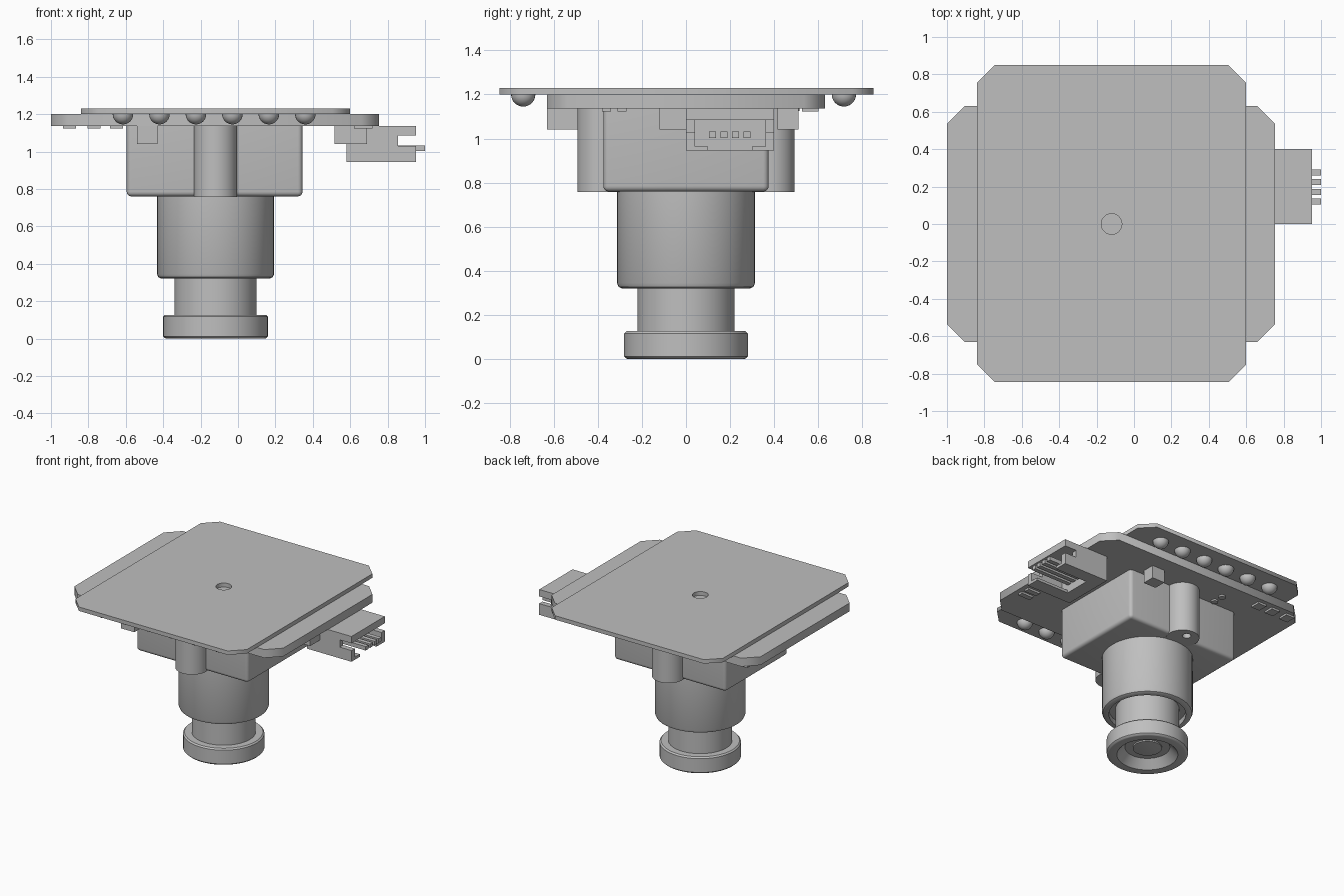
import bpy, bmesh, math
from mathutils import Matrix, Vector

if "Cube" in bpy.data.objects:
    bpy.data.objects.remove(bpy.data.objects["Cube"], do_unlink=True)

GREY = (0.52, 0.52, 0.52, 1.0)
grey = bpy.data.materials.new("plain_grey")
grey.use_nodes = True
grey.diffuse_color = GREY
grey.node_tree.nodes["Principled BSDF"].inputs["Base Color"].default_value = GREY

AXIS = -0.12  # x of the optical axis


def add(name, mesh, smooth=False):
    obj = bpy.data.objects.new(name, mesh)
    bpy.context.collection.objects.link(obj)
    mesh.materials.clear()
    mesh.materials.append(grey)
    if smooth:
        bpy.ops.object.select_all(action="DESELECT")
        obj.select_set(True)
        bpy.context.view_layer.objects.active = obj
        bpy.ops.object.shade_smooth_by_angle(angle=math.radians(35))
    return obj


def from_bmesh(name, bm, smooth=False):
    bmesh.ops.recalc_face_normals(bm, faces=bm.faces)
    mesh = bpy.data.meshes.new(name)
    bm.to_mesh(mesh)
    bm.free()
    return add(name, mesh, smooth)


def box(name, xs, ys, zs, bevel=0):
    bm = bmesh.new()
    size = [b - a for a, b in (xs, ys, zs)]
    mid = [(a + b) / 2 for a, b in (xs, ys, zs)]
    bmesh.ops.create_cube(bm, size=1, matrix=Matrix.Translation(mid) @ Matrix.Diagonal((*size, 1)))
    if bevel:  # round everything except the edges against the board
        edges = [e for e in bm.edges if min(v.co.z for v in e.verts) < mid[2]]
        bmesh.ops.bevel(bm, geom=edges, offset=bevel, segments=4, profile=0.5, affect="EDGES")
    return from_bmesh(name, bm, bevel > 0)


def lathe(name, profile, x=AXIS, y=0, steps=48):
    bm = bmesh.new()
    verts = [bm.verts.new((x + r, y, z)) for r, z in profile]
    edges = [bm.edges.new(pair) for pair in zip(verts, verts[1:])]
    bmesh.ops.spin(bm, geom=verts + edges, cent=(x, y, 0), axis=(0, 0, 1),
                   angle=math.tau, steps=steps, use_merge=True)
    bmesh.ops.remove_doubles(bm, verts=bm.verts, dist=1e-5)
    return from_bmesh(name, bm, True)


def circle(x, y, r, n=40):
    return [(x + r * math.cos(math.tau * i / n), y + r * math.sin(math.tau * i / n)) for i in range(n)]


def chamfered(x0, x1, y0, y1, c):
    return [(x0 + c, y0), (x1 - c, y0), (x1, y0 + c), (x1, y1 - c),
            (x1 - c, y1), (x0 + c, y1), (x0, y1 - c), (x0, y0 + c)]


def slab(name, outlines, z0, z1, smooth=False):
    """Flat outline, with optional hole outlines, given a thickness."""
    curve = bpy.data.curves.new(name, "CURVE")
    curve.dimensions = "2D"
    curve.fill_mode = "BOTH"
    curve.extrude = (z1 - z0) / 2
    for pts in outlines:
        spline = curve.splines.new("POLY")
        spline.points.add(len(pts) - 1)
        for p, (x, y) in zip(spline.points, pts):
            p.co = (x, y, 0, 1)
        spline.use_cyclic_u = True
    helper = bpy.data.objects.new("helper", curve)
    mesh = bpy.data.meshes.new_from_object(helper)
    bpy.data.objects.remove(helper)
    bpy.data.curves.remove(curve)
    mesh.transform(Matrix.Translation((0, 0, (z0 + z1) / 2)))
    bm = bmesh.new()
    bm.from_mesh(mesh)
    bpy.data.meshes.remove(mesh)
    bmesh.ops.remove_doubles(bm, verts=bm.verts, dist=1e-5)
    return from_bmesh(name, bm, smooth)


# Two stacked boards
slab("top_board", [chamfered(-0.84, 0.6, -0.845, 0.85, 0.095), circle(AXIS, 0, 0.055)], 1.2, 1.23)
slab("main_board", [chamfered(-1, 0.755, -0.63, 0.63, 0.095)], 1.137, 1.2)

# Two rows of dome lamps below the top board
dome = [(0.055 * math.cos(a), 1.2 - 0.055 * math.sin(a))
        for a in (math.pi / 2 * i / 8 for i in range(9))]
for side, y in (("front", -0.738), ("back", 0.716)):
    for i in range(6):
        lathe(f"{side}_lamp_{i + 1}", dome, x=-0.615 + 0.195 * i, y=y, steps=24)

# Lens holder with its screw posts
box("lens_housing", (-0.595, 0.345), (-0.375, 0.375), (0.76, 1.14), bevel=0.025)
for side, s in (("front", -1), ("back", 1)):
    slab(f"{side}_screw_post", [circle(AXIS, s * 0.378, 0.115), circle(AXIS, s * 0.42, 0.03, 20)],
         0.758, 1.14, True)

# Turned barrel, neck and front ring
lathe("barrel", [(0.313, 0.77), (0.313, 0.345), (0.306, 0.328), (0.29, 0.32),
                 (0.265, 0.32), (0.265, 0.36), (0.2, 0.36)])
lathe("lens_neck", [(0.22, 0.37), (0.22, 0.12)])
lathe("lens_ring", [(0.2, 0.127), (0.27, 0.127), (0.28, 0.117), (0.28, 0.012), (0.27, 0.002),
                    (0.262, 0), (0.21, 0), (0.155, 0.06), (0.1, 0.06), (0.1, 0.05),
                    (0.05, 0.044), (0, 0.042)])

# Components on the underside of the main board
box("front_chip", (-0.54, -0.43), (-0.63, -0.41), (1.04, 1.14))
box("back_chip", (0.155, 0.26), (0.415, 0.51), (1.04, 1.14))
box("side_chip", (0.515, 0.69), (-0.12, 0.0), (1.04, 1.14))
for i, x in enumerate((-0.9, -0.77, -0.65)):
    box(f"flat_part_{i + 1}", (x - 0.035, x + 0.035), (0.525, 0.6), (1.122, 1.14))
for i, y in enumerate((-0.36, -0.29)):
    box(f"side_flat_part_{i + 1}", (0.62, 0.72), (y - 0.02, y + 0.02), (1.122, 1.14))
for i, y in enumerate((0.41, 0.49)):
    slab(f"round_part_{i + 1}", [circle(-0.38, y, 0.025, 20)], 1.125, 1.14)

# Socket: rear block, roof, notched side walls, split floor and pins
box("socket_rear", (0.58, 0.68), (0, 0.4), (0.945, 1.137))
box("socket_roof", (0.68, 0.953), (0, 0.4), (1.085, 1.137))
for side, a, b, inner in (("near", 0, 0.04, 0.1), ("far", 0.36, 0.4, 0.3)):
    box(f"socket_{side}_wall", (0.68, 0.855), (a, b), (0.945, 1.085))
    box(f"socket_{side}_lip", (0.855, 0.953), (a, b), (0.945, 1.03))
    ys = sorted((inner, b if side == "near" else a))
    box(f"socket_{side}_floor", (0.68, 0.953), ys, (0.945, 0.965))
for i in range(4):
    y = 0.12 + 0.052 * i
    box(f"pin_{i + 1}", (0.67, 1.0), (y - 0.016, y + 0.016), (1.003, 1.033))
